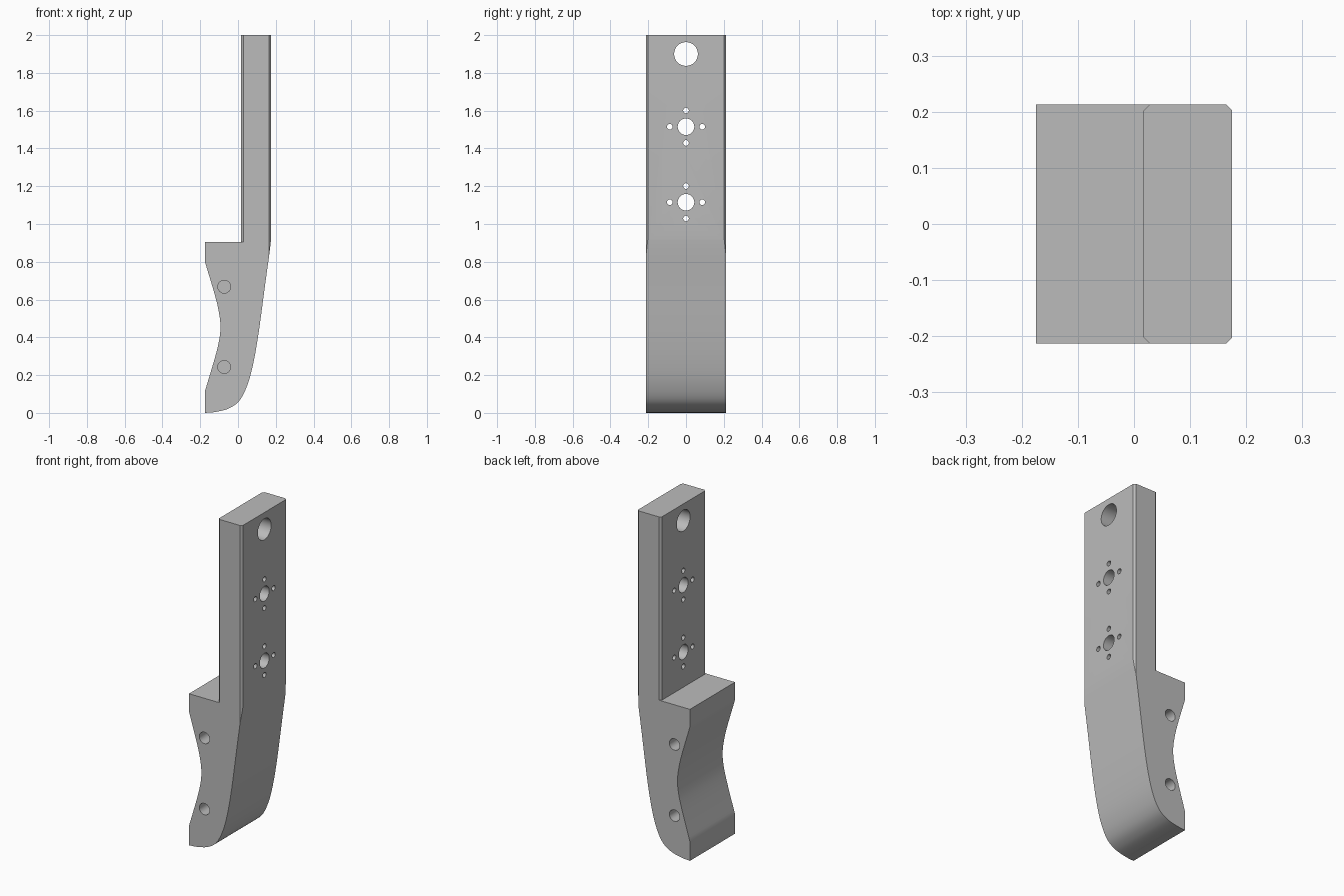
import bpy, bmesh, math
from mathutils import Vector

cube = bpy.data.objects.get("Cube")
if cube:
    bpy.data.objects.remove(cube, do_unlink=True)

HALF = 0.213      # half width along y
STEP = 0.905      # height of the shelf
CHAMFER = 0.011


def spline(points, n=8):
    """Smooth curve through the given points."""
    p = [Vector(q) for q in points]
    p = [2 * p[0] - p[1]] + p + [2 * p[-1] - p[-2]]
    out = []
    for a, b, c, d in zip(p, p[1:], p[2:], p[3:]):
        for i in range(n):
            t = i / n
            out.append(0.5 * (2 * b + (c - a) * t + (2 * a - 5 * b + 4 * c - d) * t * t
                              + (3 * b - a - 3 * c + d) * t ** 3))
    return out + [p[-2]]


def prism(name, base, direction):
    """Extrude a closed 3D outline along a direction."""
    bm = bmesh.new()
    face = bm.faces.new([bm.verts.new(v) for v in base])
    ext = bmesh.ops.extrude_face_region(bm, geom=[face])
    moved = [g for g in ext["geom"] if isinstance(g, bmesh.types.BMVert)]
    bmesh.ops.translate(bm, verts=moved, vec=direction)
    bmesh.ops.recalc_face_normals(bm, faces=bm.faces[:])
    mesh = bpy.data.meshes.new(name)
    bm.to_mesh(mesh)
    bm.free()
    ob = bpy.data.objects.new(name, mesh)
    bpy.context.collection.objects.link(ob)
    return ob


def ring(r, n=32):
    return [(r * math.cos(2 * math.pi * i / n), r * math.sin(2 * math.pi * i / n)) for i in range(n)]


# Side profile: rounded toe and sloping back, straight post, shelf, hollow grip
toe = spline([(-0.175, 0), (-0.12, 0.005), (-0.05, 0.023), (0.005, 0.062), (0.045, 0.135),
              (0.076, 0.24), (0.107, 0.41), (0.145, 0.69), (0.167, 0.85), (0.175, 0.92)])
grip = spline([(-0.175, 0.8), (-0.12, 0.615), (-0.099, 0.52), (-0.093, 0.455),
               (-0.099, 0.39), (-0.12, 0.3), (-0.175, 0.115)])
post = [(0.175, 2), (0.017, 2), (0.017, STEP), (-0.175, STEP)]
profile = [tuple(v) for v in toe] + post + [tuple(v) for v in grip]
body = prism("bracket_body", [(x, -HALF, z) for x, z in profile], (0, 2 * HALF, 0))

cutters = []

# Chamfers on the four upright edges of the post
for s in (-1, 1):
    for x, d, z in ((0.175, 1, 0.7), (0.017, -1, STEP + 0.001)):
        e, far = 0.01, CHAMFER + 0.01
        tri = [(x + d * e, s * (HALF + e), z), (x - d * far, s * (HALF + e), z),
               (x + d * e, s * (HALF - far), z)]
        cutters.append(prism("chamfer_cutter", tri, (0, 0, 1.4)))

# Through holes in the post: one plain, two with four small screw holes each
holes = [(0, 1.9, 0.063)]
for z in (1.515, 1.115):
    holes.append((0, z, 0.044))
    for dy, dz in ((1, 0), (-1, 0), (0, 1), (0, -1)):
        holes.append((dy * 0.086, z + dz * 0.086, 0.015))
for y, z, r in holes:
    cutters.append(prism("post_hole_cutter", [(-0.05, y + a, z + b) for a, b in ring(r)], (0.4, 0, 0)))

# Blind holes in both flanks of the grip
for s in (-1, 1):
    for z in (0.668, 0.243):
        cutters.append(prism("flank_hole_cutter",
                             [(-0.073 + a, s * (HALF + 0.02), z + b) for a, b in ring(0.034)],
                             (0, -s * 0.14, 0)))

# Cut everything, then drop the helpers
for c in cutters:
    c.hide_render = True
    mod = body.modifiers.new("cut", 'BOOLEAN')
    mod.operation = 'DIFFERENCE'
    mod.solver = 'EXACT'
    mod.object = c
bpy.context.view_layer.objects.active = body
body.select_set(True)
for mod in list(body.modifiers):
    bpy.ops.object.modifier_apply(modifier=mod.name)
for c in cutters:
    bpy.data.objects.remove(c, do_unlink=True)

# Plain grey finish
GREY = (0.5, 0.5, 0.5, 1)
mat = bpy.data.materials.new("plain grey")
mat.use_nodes = True
mat.diffuse_color = GREY
mat.node_tree.nodes["Principled BSDF"].inputs["Base Color"].default_value = GREY
body.data.materials.clear()
body.data.materials.append(mat)
for p in body.data.polygons:
    p.material_index = 0

bpy.ops.object.select_all(action='DESELECT')
body.select_set(True)
bpy.ops.object.shade_smooth_by_angle(angle=math.radians(25))
